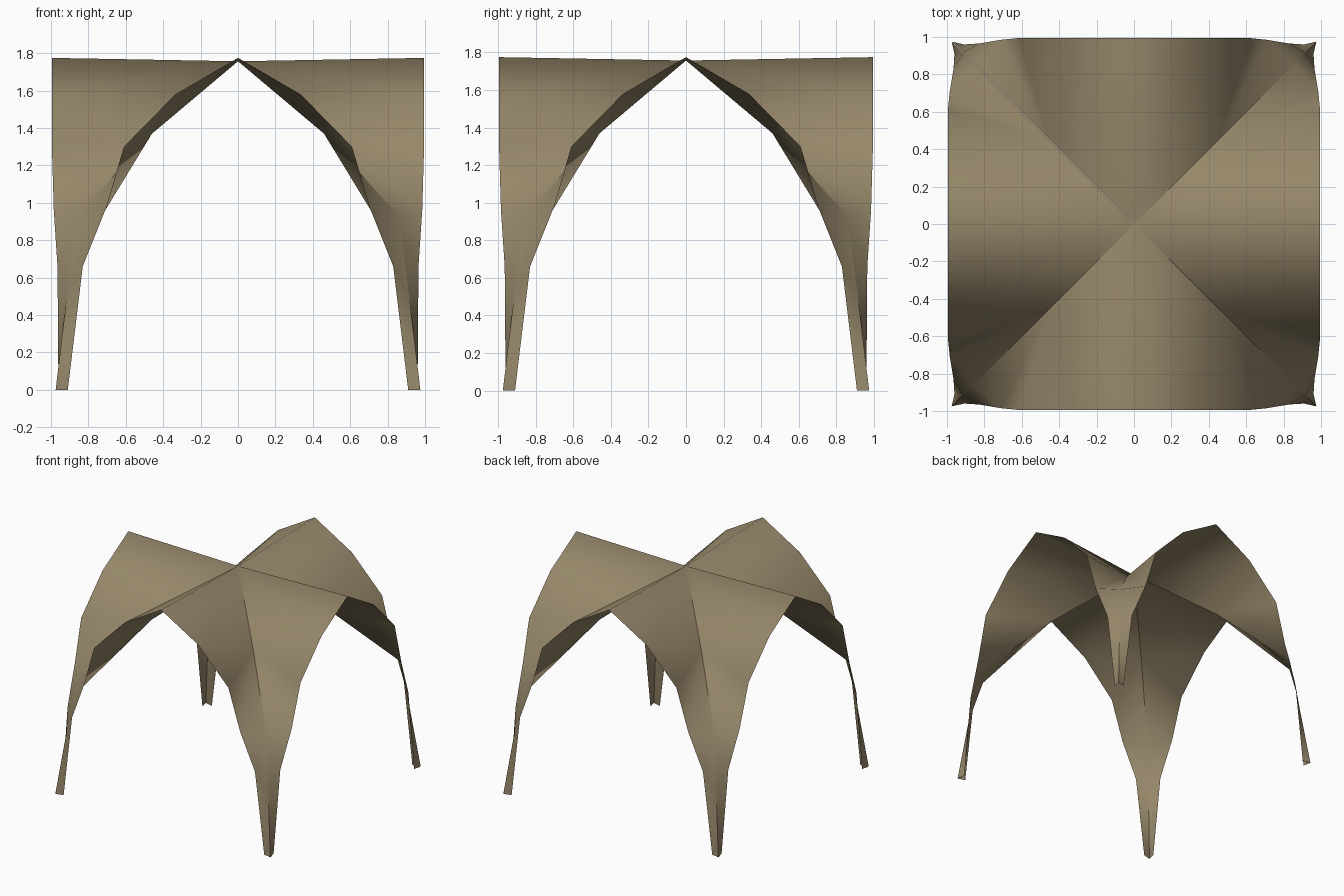
import bpy, bmesh
from math import pi
from mathutils import Matrix

if "Cube" in bpy.data.objects:
    bpy.data.objects.remove(bpy.data.objects["Cube"])

stone = bpy.data.materials.new("stone")
stone.diffuse_color = (0.30, 0.24, 0.14, 1)
stone.use_nodes = True
stone.node_tree.nodes["Principled BSDF"].inputs["Base Color"].default_value = stone.diffuse_color

# Half of the front web: the open arch edge, and the diagonal groin (distance, height)
EDGE = [(0, -.995, 1.775), (.335, -.995, 1.58), (.61, -.995, 1.30),
        (.71, -.985, .96), (.83, -.965, .66), (.91, -.96, 0)]
GROIN = [(0, 1.757), (.46, 1.37), (.86, .93), (.915, .5), (.975, 0)]
# Zigzag strip linking the two curves: e = step along edge, g = step along groin
STEPS = "egeegegeg"


def half_web(bm, side):
    edge = [bm.verts.new((side * x, y, z)) for x, y, z in EDGE]
    groin = [bm.verts.new((side * d, -d, z)) for d, z in GROIN]
    i = j = 0
    for step in STEPS:
        a, b = edge[i], groin[j]
        if step == "e":
            i += 1
            c = edge[i]
        else:
            j += 1
            c = groin[j]
        f = bm.faces.new((a, c, b) if side > 0 else (a, b, c))
        f.smooth = True


def vault_web(name, turn):
    bm = bmesh.new()
    for side in (1, -1):
        half_web(bm, side)
    bmesh.ops.remove_doubles(bm, verts=bm.verts, dist=1e-4)
    bm.transform(Matrix.Rotation(turn, 4, 'Z'))
    me = bpy.data.meshes.new(name)
    bm.to_mesh(me)
    bm.free()
    me.materials.append(stone)
    bpy.context.collection.objects.link(bpy.data.objects.new(name, me))


# Four webs meet along the groins and share the corner legs
for k, name in enumerate(("front", "right", "back", "left")):
    vault_web(name + "_vault_web", k * pi / 2)
